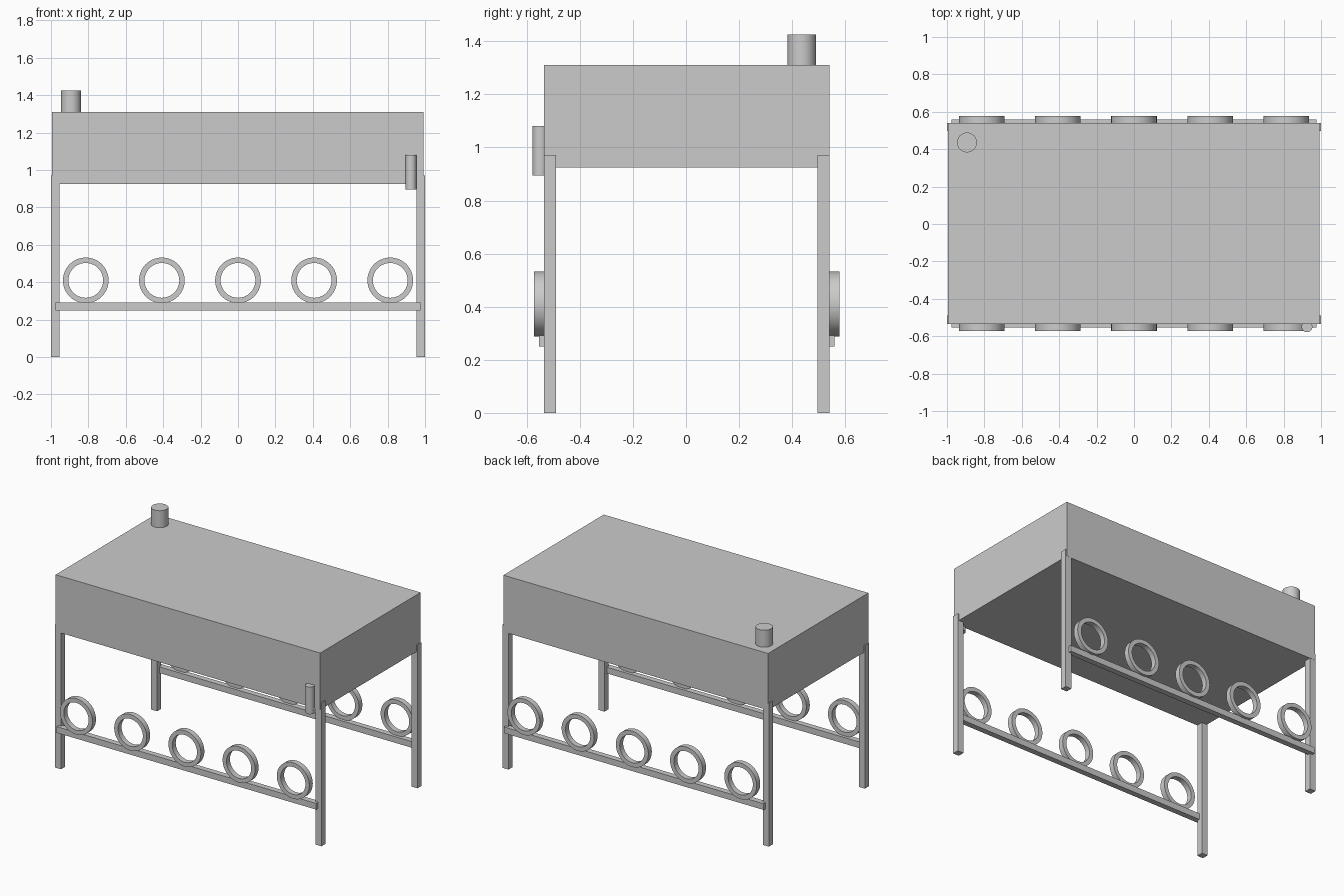
import bpy
import bmesh
from math import pi, cos, sin

default = bpy.data.objects.get("Cube")
if default:
    bpy.data.objects.remove(default, do_unlink=True)

# One plain grey for the whole structure
GREY = (0.6, 0.6, 0.6, 1)
grey = bpy.data.materials.new("plain_grey")
grey.use_nodes = True
grey.diffuse_color = GREY
grey.node_tree.nodes["Principled BSDF"].inputs["Base Color"].default_value = GREY


def finish(name, bm, smooth=False):
    bmesh.ops.recalc_face_normals(bm, faces=bm.faces[:])
    mesh = bpy.data.meshes.new(name)
    bm.to_mesh(mesh)
    bm.free()
    mesh.materials.append(grey)
    ob = bpy.data.objects.new(name, mesh)
    bpy.context.collection.objects.link(ob)
    if smooth:
        bpy.ops.object.select_all(action="DESELECT")
        ob.select_set(True)
        bpy.context.view_layer.objects.active = ob
        bpy.ops.object.shade_smooth_by_angle(angle=pi / 6)
    return ob


def box(name, low, high):
    bm = bmesh.new()
    bmesh.ops.create_cube(bm, size=1)
    for v in bm.verts:
        v.co = [a + (c + 0.5) * (b - a) for a, b, c in zip(low, high, v.co)]
    return finish(name, bm)


def cylinder(name, x, y, radius, bottom, top):
    bm = bmesh.new()
    bmesh.ops.create_cone(bm, cap_ends=True, segments=48, radius1=radius,
                          radius2=radius, depth=top - bottom)
    bmesh.ops.translate(bm, verts=bm.verts, vec=(x, y, (bottom + top) / 2))
    return finish(name, bm, smooth=True)


def ring(name, x, z, y0, y1, outer, inner, sides=64):
    # Rectangular section swept around the y axis
    bm = bmesh.new()
    section = [(outer, y0), (outer, y1), (inner, y1), (inner, y0)]
    loops = []
    for i in range(sides):
        a = 2 * pi * i / sides
        loops.append([bm.verts.new((x + r * cos(a), y, z + r * sin(a)))
                      for r, y in section])
    for i, here in enumerate(loops):
        after = loops[(i + 1) % sides]
        for k in range(4):
            n = (k + 1) % 4
            bm.faces.new((here[k], here[n], after[n], after[k]))
    return finish(name, bm, smooth=True)


# Large closed tank
FRONT, BACK = -0.535, 0.541
box("tank", (-0.995, FRONT, 0.925), (0.992, BACK, 1.31))

# Outlet on the roof and small tube on the front
cylinder("roof_outlet", -0.893, 0.436, 0.053, 1.30, 1.425)
cylinder("front_tube", 0.925, -0.549, 0.029, 0.895, 1.08)

# Legs, rails and the rings standing on each rail
for side, face, sign in (("front", FRONT, -1), ("back", BACK, 1)):
    for end, x in (("right", -1.0), ("left", 0.955)):
        y0, y1 = sorted((face - sign * 0.001, face - sign * 0.045))
        box(f"{side}_{end}_leg", (x, y0, 0), (x + 0.045, y1, 0.972))
    y0, y1 = sorted((face - sign * 0.02, face + sign * 0.019))
    box(f"{side}_rail", (-0.975, y0, 0.25), (0.975, y1, 0.292))
    y0, y1 = sorted((face, face + sign * 0.037))
    for i in range(5):
        ring(f"{side}_ring_{i + 1}", (i - 2) * 0.407, 0.41, y0, y1, 0.122, 0.093)
